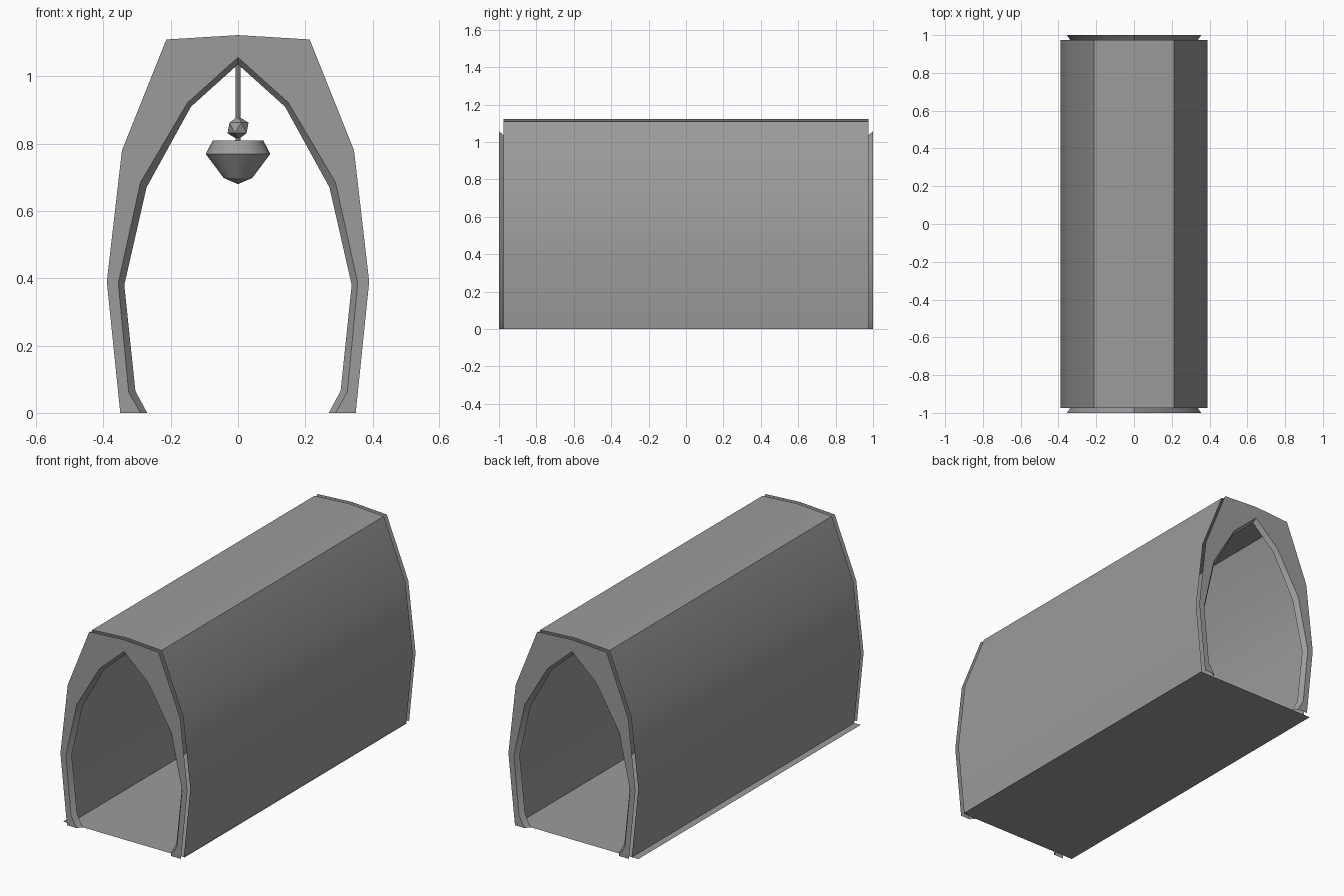
import bpy, bmesh, math

old = bpy.data.objects.get("Cube")
if old:
    bpy.data.objects.remove(old, do_unlink=True)

GREY = (0.33, 0.33, 0.33, 1)
mat = bpy.data.materials.new("stone_grey")
mat.use_nodes = True
mat.diffuse_color = GREY
mat.node_tree.nodes["Principled BSDF"].inputs["Base Color"].default_value = GREY

END, SHELL_END = 1.0, 0.975

# Half profiles (x, z), from the foot up to the ridge
OUTER = [(.35, 0), (.39, .39), (.345, .78), (.213, 1.11), (0, 1.123)]
ARCH_WIDE = [(.29, 0), (.325, .062), (.356, .385), (.29, .685), (.15, .922), (0, 1.057)]
ARCH_NARROW = [(.27, 0), (.305, .065), (.338, .38), (.272, .67), (.14, .91), (0, 1.036)]


def mirrored(half):
    """Full arch from the +x foot over the ridge to the -x foot."""
    return half + [(-x, z) for x, z in reversed(half[:-1])]


def finish(name, bm, normals=False):
    if normals:
        bmesh.ops.recalc_face_normals(bm, faces=bm.faces)
    mesh = bpy.data.meshes.new(name)
    bm.to_mesh(mesh)
    bm.free()
    mesh.materials.append(mat)
    ob = bpy.data.objects.new(name, mesh)
    bpy.context.collection.objects.link(ob)
    bpy.ops.object.select_all(action='DESELECT')
    ob.select_set(True)
    bpy.context.view_layer.objects.active = ob
    bpy.ops.object.shade_smooth_by_angle(angle=math.radians(30))
    return ob


def loop(bm, points, y):
    return [bm.verts.new((x, y, z)) for x, z in points]


def bridge(bm, a, b):
    for i in range(len(a) - 1):
        bm.faces.new((a[i], a[i + 1], b[i + 1], b[i]))


# Vaulted tunnel shell
bm = bmesh.new()
outline = mirrored(OUTER)
bridge(bm, loop(bm, outline, SHELL_END), loop(bm, outline, -SHELL_END))
bm.normal_update()
if max(bm.faces, key=lambda f: f.calc_center_median().z).normal.z < 0:
    bmesh.ops.reverse_faces(bm, faces=bm.faces)
finish("tunnel_shell", bm)

# Flat end frames with an angled reveal around the pointed arch
for side, name in ((-1, "front_arch_frame"), (1, "back_arch_frame")):
    bm = bmesh.new()
    rim = loop(bm, outline, side * END)
    wide = loop(bm, mirrored(ARCH_WIDE), side * END)
    narrow = loop(bm, mirrored(ARCH_NARROW), side * SHELL_END)
    face = bm.faces.new(rim + wide[::-1])
    bridge(bm, wide, narrow)
    bmesh.ops.recalc_face_normals(bm, faces=bm.faces)
    face.normal_update()
    if face.normal.y * side < 0:
        bmesh.ops.reverse_faces(bm, faces=bm.faces)
    finish(name, bm)

# Floor sheet, a little wider on one side
bm = bmesh.new()
bm.faces.new([bm.verts.new((x, y * SHELL_END, 0))
              for x, y in ((-.39, -1), (.355, -1), (.355, 1), (-.39, 1))])
finish("floor", bm)


def turned(name, profile, sides):
    """Closed solid of revolution about the z axis."""
    bm = bmesh.new()
    verts = [bm.verts.new((r, 0, z)) for r, z in profile]
    edges = [bm.edges.new(pair) for pair in zip(verts, verts[1:])]
    bmesh.ops.spin(bm, geom=verts + edges, cent=(0, 0, 0), axis=(0, 0, 1),
                   angle=math.tau, steps=sides, use_duplicate=False)
    bmesh.ops.remove_doubles(bm, verts=bm.verts, dist=.0005)
    return finish(name, bm, normals=True)


# Hanging lamp: rod, bead and tapered bowl
turned("lamp_rod", [(0, .8), (.008, .8), (.008, 1.118), (0, 1.118)], 8)
turned("lamp_bowl", [(0, .81), (.075, .81), (.096, .77), (.042, .698), (0, .68)], 12)
bm = bmesh.new()
bmesh.ops.create_icosphere(bm, subdivisions=1, radius=.035)
bmesh.ops.translate(bm, verts=bm.verts, vec=(0, 0, .847))
finish("lamp_bead", bm)
